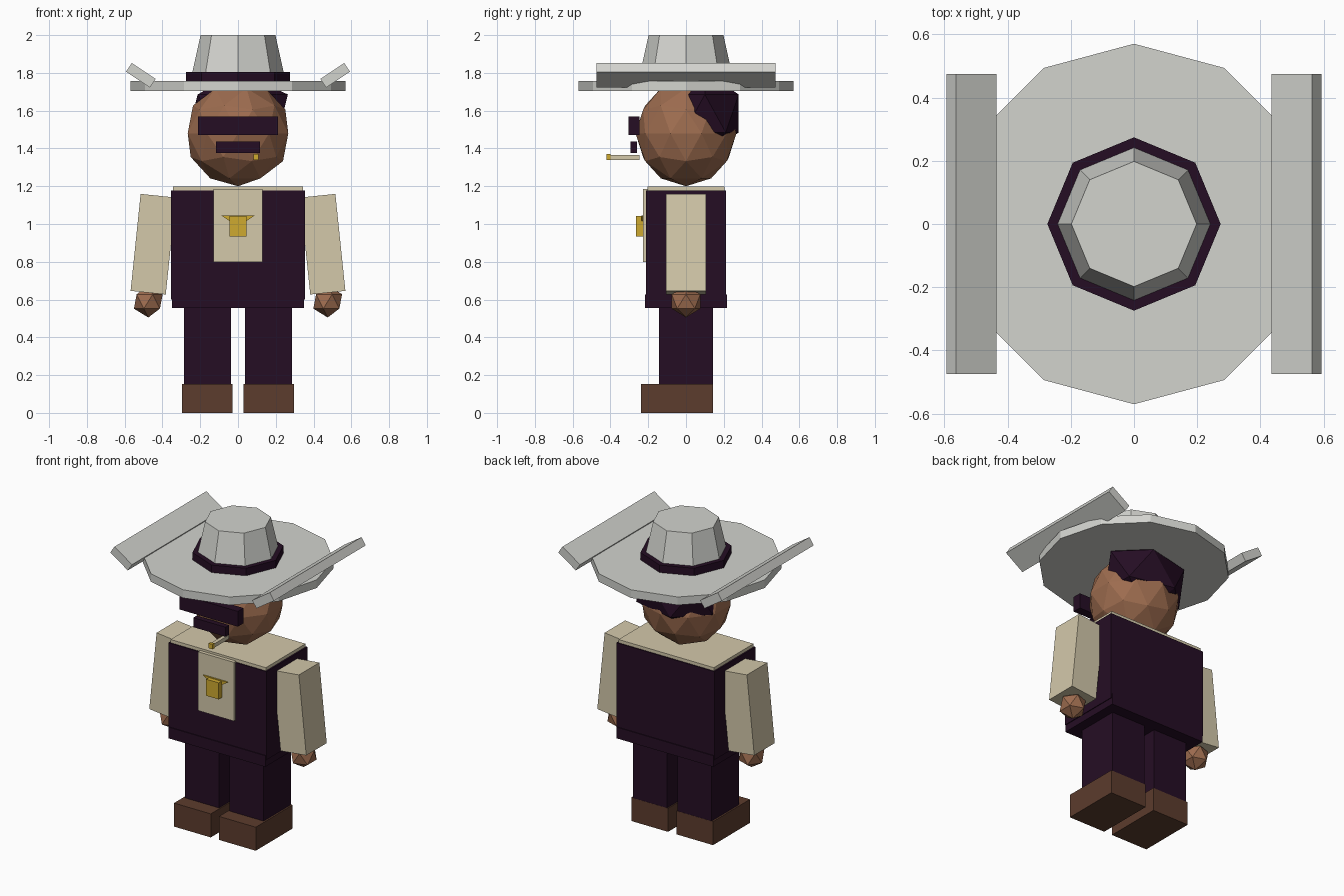
import bpy
import bmesh
from math import radians
from mathutils import Matrix, Vector

cube = bpy.data.objects.get("Cube")
if cube:
    bpy.data.objects.remove(cube, do_unlink=True)


def linear(c):
    c /= 255
    return c / 12.92 if c <= 0.04045 else ((c + 0.055) / 1.055) ** 2.4


def material(name, *rgb):
    mat = bpy.data.materials.new(name)
    color = [linear(c) for c in rgb] + [1]
    mat.use_nodes = True
    mat.diffuse_color = color
    mat.node_tree.nodes["Principled BSDF"].inputs["Base Color"].default_value = color
    return mat


DARK = material("dark plum", 37, 13, 36)
SKIN = material("brown skin", 157, 108, 79)
CREAM = material("cream cloth", 211, 200, 170)
HAT = material("pale grey felt", 210, 211, 206)
GOLD = material("gold", 207, 170, 48)
LEATHER = material("brown leather", 92, 60, 45)


def finish(name, bm, mat):
    mesh = bpy.data.meshes.new(name)
    bm.to_mesh(mesh)
    bm.free()
    mesh.materials.append(mat)
    obj = bpy.data.objects.new(name, mesh)
    bpy.context.collection.objects.link(obj)
    return obj


def box(name, mat, center, size, tilt=0):
    """Box with full size, tilted in degrees about the y axis."""
    bm = bmesh.new()
    place = Matrix.Translation(center) @ Matrix.Rotation(radians(tilt), 4, 'Y')
    bmesh.ops.create_cube(bm, size=1, matrix=place @ Matrix.Diagonal((*size, 1)))
    return finish(name, bm, mat)


def span(name, mat, x, y, z):
    """Box given by its limits on each axis."""
    limits = (x, y, z)
    return box(name, mat, [(a + b) / 2 for a, b in limits], [b - a for a, b in limits])


def ball(name, mat, center, radii, detail):
    bm = bmesh.new()
    bmesh.ops.create_icosphere(bm, subdivisions=detail, radius=1,
                               matrix=Matrix.Translation(center) @ Matrix.Diagonal((*radii, 1)))
    return finish(name, bm, mat)


def drum(name, mat, sides, low, high, z0, z1):
    """Upright prism or frustum with a corner on the x axis."""
    bm = bmesh.new()
    bmesh.ops.create_cone(bm, cap_ends=True, segments=sides, radius1=low, radius2=high,
                          depth=z1 - z0, matrix=Matrix.Translation((0, 0, (z0 + z1) / 2)))
    return finish(name, bm, mat)


# Head and hair
ball("head", SKIN, (0, 0, 1.48), (0.28, 0.267, 0.28), 2)
ball("hair", DARK, (0, 0.1, 1.585), (0.295, 0.21, 0.225), 1)

# Face
span("glasses", DARK, (-0.212, 0.212), (-0.305, -0.247), (1.47, 1.57))
span("moustache", DARK, (-0.117, 0.117), (-0.295, -0.26), (1.375, 1.437))
span("cigar", CREAM, (0.083, 0.107), (-0.405, -0.245), (1.34, 1.365))
span("cigar_tip", GOLD, (0.081, 0.109), (-0.42, -0.4), (1.338, 1.37))

# Hat
drum("hat_brim", HAT, 12, 0.57, 0.57, 1.703, 1.756)
drum("hat_crown", HAT, 8, 0.256, 0.198, 1.74, 2.0)
drum("hat_band", DARK, 8, 0.274, 0.274, 1.75, 1.805)

# Body
span("shirt", CREAM, (-0.345, 0.345), (-0.205, 0.205), (0.7, 1.199))
span("waistcoat", DARK, (-0.355, 0.355), (-0.212, 0.212), (0.6, 1.178))
span("hips", DARK, (-0.35, 0.35), (-0.217, 0.217), (0.555, 0.628))
span("shirt_front", CREAM, (-0.13, 0.13), (-0.228, -0.2), (0.8, 1.185))

# Badge: a block over a downward pointing triangle
span("badge_block", GOLD, (-0.045, 0.045), (-0.265, -0.225), (0.934, 1.042))
bm = bmesh.new()
corners = [bm.verts.new((x, -0.236, z)) for x, z in ((-0.09, 1.046), (0, 0.985), (0.09, 1.046))]
face = bm.faces.new(corners)
back = bmesh.ops.extrude_face_region(bm, geom=[face])
moved = [v for v in back["geom"] if isinstance(v, bmesh.types.BMVert)]
bmesh.ops.translate(bm, verts=moved, vec=Vector((0, 0.012, 0)))
bmesh.ops.recalc_face_normals(bm, faces=bm.faces)
finish("badge_triangle", bm, GOLD)

# Paired parts
for side, s in (("left", 1), ("right", -1)):
    box(side + "_hat_flap", HAT, (s * 0.514, 0, 1.787), (0.152, 0.95, 0.055), -33.5 * s)
    box(side + "_arm", CREAM, (s * 0.449, 0, 0.893), (0.187, 0.212, 0.516), -5.9 * s)
    ball(side + "_hand", SKIN, (s * 0.475, 0, 0.59), (0.085, 0.089, 0.085), 1)
    box(side + "_leg", DARK, (s * 0.161, 0, 0.355), (0.248, 0.284, 0.42))
    box(side + "_shoe", LEATHER, (s * 0.163, -0.048, 0.077), (0.266, 0.382, 0.154))
